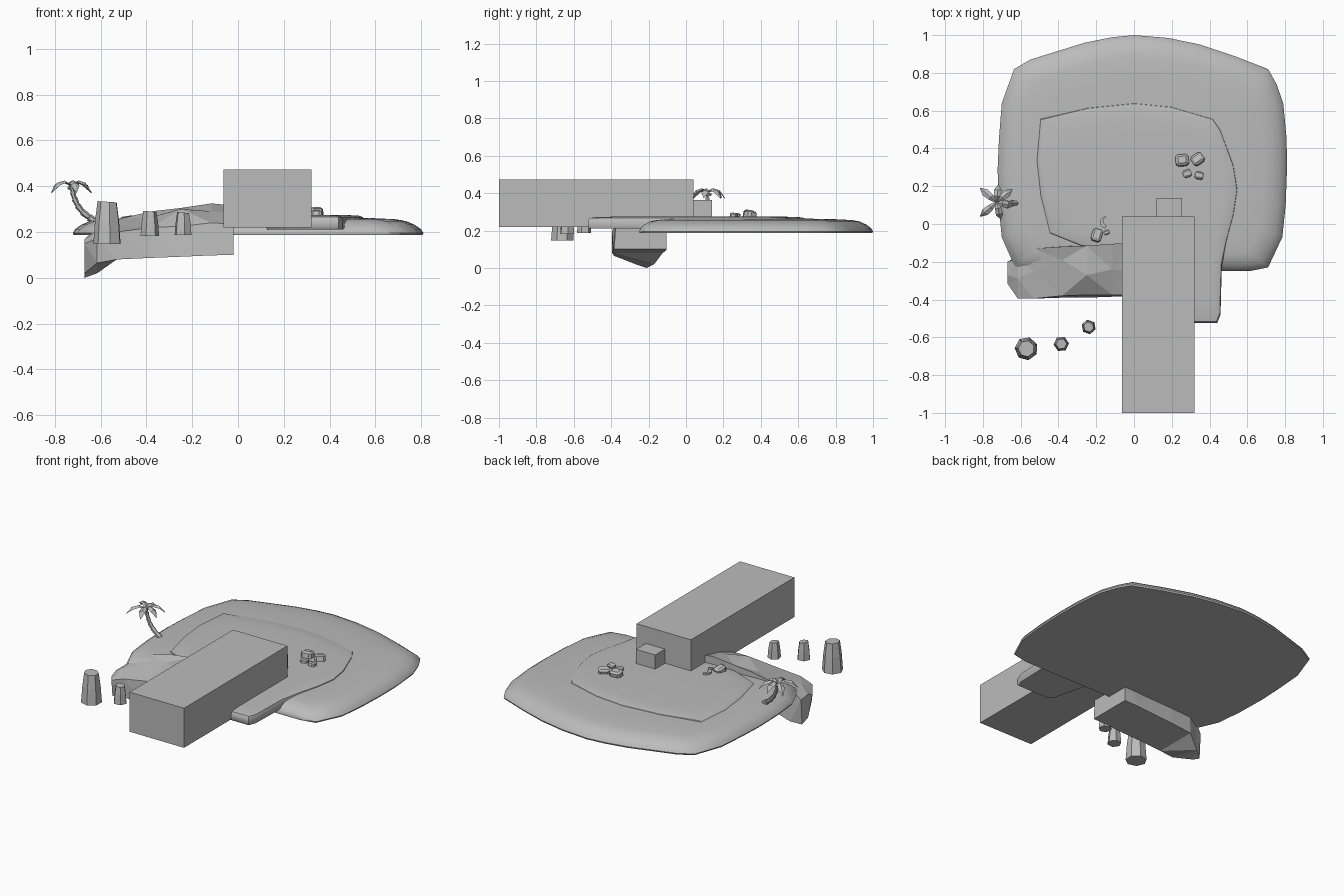
import bpy, bmesh, math, random
from mathutils import Vector, Matrix

if "Cube" in bpy.data.objects:
    bpy.data.objects.remove(bpy.data.objects["Cube"])

random.seed(4)
grey = bpy.data.materials.new("plain grey")
grey.diffuse_color = (0.5, 0.5, 0.5, 1)
grey.use_nodes = True
grey.node_tree.nodes["Principled BSDF"].inputs["Base Color"].default_value = grey.diffuse_color


def finish(name, bm, smooth=None):
    bmesh.ops.recalc_face_normals(bm, faces=bm.faces)
    me = bpy.data.meshes.new(name)
    bm.to_mesh(me)
    bm.free()
    ob = bpy.data.objects.new(name, me)
    bpy.context.collection.objects.link(ob)
    me.materials.append(grey)
    if smooth:
        bpy.ops.object.select_all(action='DESELECT')
        ob.select_set(True)
        bpy.context.view_layer.objects.active = ob
        bpy.ops.object.shade_smooth_by_angle(angle=math.radians(smooth))
    return ob


def loft(name, rings, smooth=None):
    """Skin closed rings of equal point count and cap both ends."""
    bm = bmesh.new()
    vs = [[bm.verts.new(p) for p in r] for r in rings]
    n = len(vs[0])
    for a, b in zip(vs, vs[1:]):
        for i in range(n):
            j = (i + 1) % n
            bm.faces.new((a[i], a[j], b[j], b[i]))
    bm.faces.new(vs[0])
    bm.faces.new(vs[-1])
    return finish(name, bm, smooth)


def box(name, x0, x1, y0, y1, z0, z1):
    ring = [(x0, y0), (x1, y0), (x1, y1), (x0, y1)]
    return loft(name, [[(x, y, z) for x, y in ring] for z in (z0, z1)])


def slab(name, outline, centre, levels):
    """Stack scaled copies of an outline: levels are (scale, z)."""
    cx, cy = centre
    return loft(name, [[(cx + (x - cx) * s, cy + (y - cy) * s, z) for x, y in outline]
                       for s, z in levels], 45)


# Sand island with a rounded rim
island = [(0, 1), (.18, .985), (.35, .95), (.53, .89), (.71, .82), (.755, .74), (.79, .64),
          (.808, .45), (.81, .29), (.803, .1), (.785, -.07), (.71, -.23), (.61, -.25),
          (.3, -.25), (-.1, -.25), (-.53, -.25), (-.63, -.23), (-.70, -.07), (-.717, .1),
          (-.722, .29), (-.715, .45), (-.70, .64), (-.635, .82), (-.55, .87), (-.26, .96), (-.12, .988)]
slab("sand_island", island, (.04, .3),
     [(.995, .187), (1, .196), (.985, .213), (.95, .232), (.90, .248), (.84, .256), (.7, .261), (.4, .265)])

# Raised sand layer with a tongue reaching under the long box
layer = [(0, .645), (.2, .625), (.42, .56), (.46, .5), (.53, .31), (.55, .18), (.53, .05), (.49, -.1),
         (.465, -.22), (.458, -.48), (.44, -.525), (.22, -.525), (.19, -.5), (.12, -.22),
         (-.2, -.15), (-.45, -.05), (-.5, .15), (-.52, .34), (-.5, .56), (-.25, .62)]
slab("raised_sand", layer, (.2, .1),
     [(.985, .21), (1, .222), (1, .252), (.985, .266), (.94, .271), (.8, .274)])

# Long box and the small one at its end
box("long_box", -.063, .32, -1, .04, .22, .472)
box("small_box", .12, .255, .04, .138, .25, .364)

# Faceted cliff: sections along x of back-bottom, front-bottom, front-top, mid-top, back-top
cliff = [
    (-.02, (-.105, .10), (-.385, .10), (-.375, .235), (-.25, .28), (-.10, .315)),
    (-.115, (-.105, .098), (-.385, .098), (-.375, .24), (-.24, .29), (-.105, .325)),
    (-.25, (-.11, .092), (-.39, .092), (-.375, .225), (-.27, .30), (-.115, .305)),
    (-.38, (-.115, .087), (-.39, .087), (-.38, .22), (-.19, .265), (-.12, .29)),
    (-.53, (-.125, .08), (-.395, .08), (-.395, .20), (-.25, .23), (-.13, .255)),
    (-.615, (-.17, .02), (-.385, .065), (-.395, .17), (-.29, .205), (-.18, .215)),
    (-.67, (-.21, .0), (-.27, .02), (-.315, .15), (-.27, .17), (-.20, .16)),
]
rock = loft("cliff", [[(s[0], y, z) for y, z in s[1:]] for s in cliff])
bm = bmesh.new()
bm.from_mesh(rock.data)
bmesh.ops.triangulate(bm, faces=bm.faces)
bm.to_mesh(rock.data)
bm.free()


# Tapered standing stones in front of the cliff
def pillar(name, x, y, r, z0, z1, n, turn):
    def ring(rad, z, tilt):
        pts = []
        for i in range(n):
            a = turn + math.tau * i / n
            pts.append((x + rad * math.cos(a), y + rad * math.sin(a), z + tilt * math.cos(a)))
        return pts
    loft(name, [ring(r, z0, 0), ring(r * .88, z0 + .55 * (z1 - z0), 0), ring(r * .7, z1, -.003)])


pillar("large_pillar", -.57, -.66, .062, .148, .332, 7, .4)
pillar("middle_pillar", -.385, -.635, .041, .182, .29, 6, .1)
pillar("small_pillar", -.24, -.545, .039, .186, .285, 6, .7)


# Loose bevelled stones
def stone(name, x, y, z, sx, sy, sz, turn):
    bm = bmesh.new()
    bmesh.ops.create_cube(bm, size=1)
    bmesh.ops.bevel(bm, geom=bm.edges[:], offset=.2, segments=1, affect='EDGES')
    tilt = Matrix.Rotation(random.uniform(-.3, .3), 4, 'X')
    m = Matrix.Translation((x, y, z)) @ Matrix.Rotation(turn, 4, 'Z') @ tilt @ Matrix.Diagonal((sx, sy, sz, 1))
    bmesh.ops.transform(bm, matrix=m, verts=bm.verts)
    finish(name, bm)


stones = [(.255, .337, .285, .07, .06, .05, .1), (.337, .343, .283, .065, .055, .045, .6),
          (.282, .267, .279, .045, .04, .03, .3), (.345, .256, .279, .045, .038, .03, -.2),
          (-.197, -.06, .28, .055, .065, .04, -.3), (-.145, -.045, .276, .03, .022, .02, .4)]
for i, s in enumerate(stones):
    stone("stone_%d" % (i + 1), *s)

# Crescent pebble
outer = [(-.147 + .033 * math.cos(a), .008 + .033 * math.sin(a)) for a in [1.6 + .5 * i for i in range(7)]]
inner = [(-.132 + .03 * math.cos(a), .016 + .026 * math.sin(a)) for a in [4.2 - .5 * i for i in range(5)]]
loft("crescent_pebble", [[(x, y, z) for x, y in outer + inner] for z in (.265, .285)])

# Palm trunk: stacked flared segments along a bent path
path = [Vector(p) for p in ((-.615, .11, .24), (-.65, .11, .264), (-.68, .112, .288), (-.70, .113, .315),
                            (-.714, .114, .345), (-.722, .115, .375), (-.727, .115, .405))]
for i, (a, b) in enumerate(zip(path, path[1:])):
    bm = bmesh.new()
    d = b - a
    bmesh.ops.create_cone(bm, cap_ends=True, segments=6, radius1=.0125 - .0008 * i,
                          radius2=.0165 - .001 * i, depth=d.length)
    bmesh.ops.transform(bm, verts=bm.verts, matrix=Matrix.Translation((a + b) / 2) @
                        d.to_track_quat('Z', 'Y').to_matrix().to_4x4())
    finish("trunk_segment_%d" % (i + 1), bm)

# Palm fronds: folded drooping blades around the crown
crown = path[-1]
for i, (tx, ty) in enumerate([(-.815, .19), (-.815, .04), (-.705, .025), (-.718, .208), (-.645, .185), (-.64, .095)]):
    out = Vector((tx - crown.x, ty - crown.y, 0))
    side = Vector((-out.y, out.x, 0)).normalized()
    rings = []
    for t, w, h in ((0, .005, .0), (.35, .017, .02), (.7, .02, .01), (1, .002, -.03)):
        c = crown + out * t + Vector((0, 0, h))
        low = Vector((0, 0, -w * .5))
        rings.append([c + side * w + low, c, c - side * w + low, c + Vector((0, 0, -.005))])
    loft("frond_%d" % (i + 1), rings)

# Fruit under the fronds
for i, (dx, dy) in enumerate(((.012, -.01), (-.01, -.012), (0, .014))):
    bm = bmesh.new()
    bmesh.ops.create_icosphere(bm, subdivisions=1, radius=.009,
                               matrix=Matrix.Translation(crown + Vector((dx, dy, -.012))))
    finish("fruit_%d" % (i + 1), bm)
